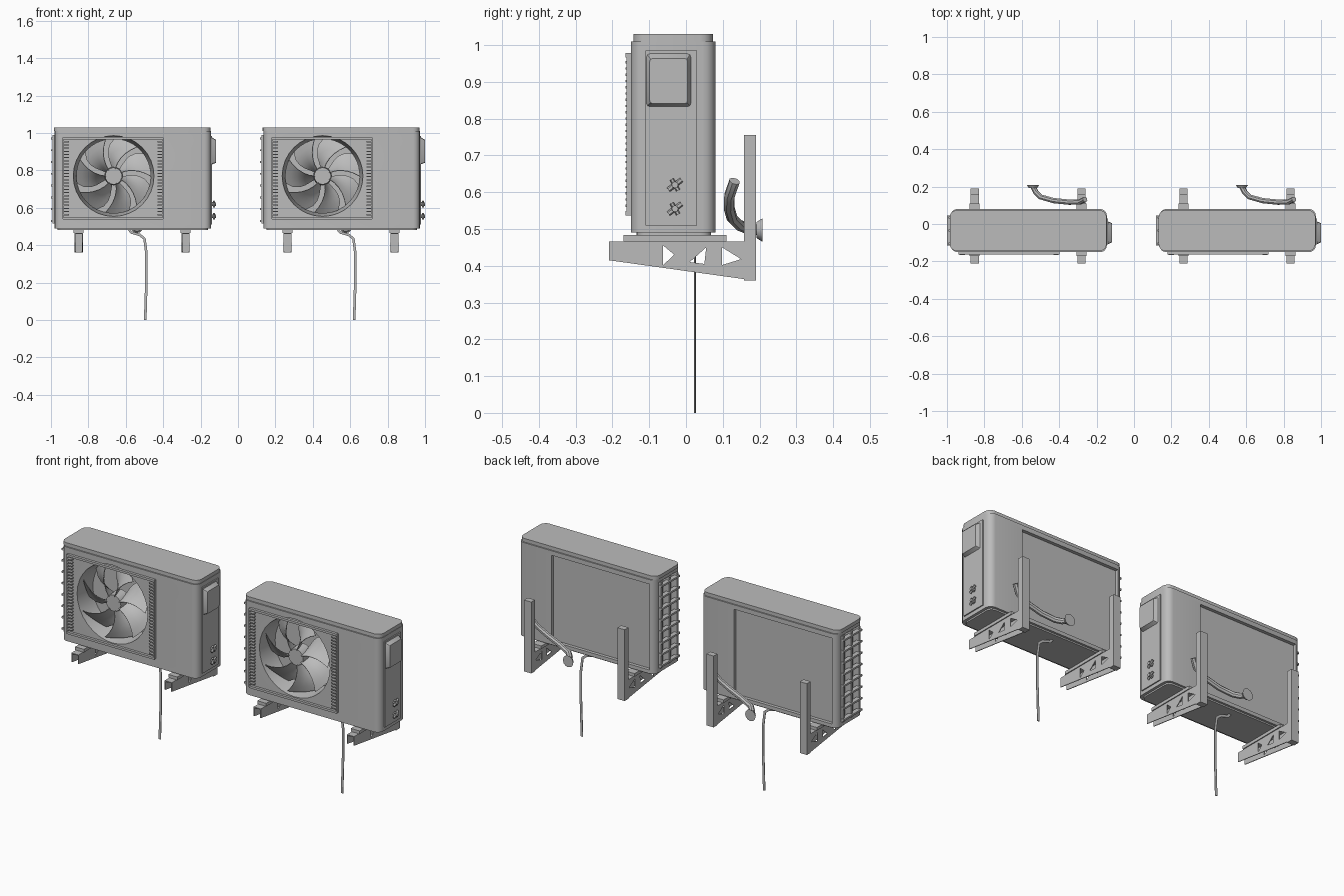
import bpy, bmesh, math
from mathutils import Matrix, Vector

if "Cube" in bpy.data.objects:
    bpy.data.objects.remove(bpy.data.objects["Cube"], do_unlink=True)

GREY = (0.5, 0.5, 0.5, 1)
mat = bpy.data.materials.new("plain_grey")
mat.use_nodes = True
mat.diffuse_color = GREY
bsdf = next(n for n in mat.node_tree.nodes if n.type == "BSDF_PRINCIPLED")
bsdf.inputs["Base Color"].default_value = GREY
parts = []


def add(name, mesh):
    mesh.materials.clear()
    mesh.materials.append(mat)
    o = bpy.data.objects.new(name, mesh)
    bpy.context.collection.objects.link(o)
    parts.append(o)
    return o


def finish(name, bm):
    bmesh.ops.recalc_face_normals(bm, faces=bm.faces)
    me = bpy.data.meshes.new(name)
    bm.to_mesh(me)
    bm.free()
    return add(name, me)


def add_box(bm, x, y, z):
    """Box from three (low, high) ranges."""
    size = [b - a for a, b in (x, y, z)]
    mid = [(a + b) / 2 for a, b in (x, y, z)]
    m = Matrix.Translation(mid) @ Matrix.Diagonal((*size, 1))
    return bmesh.ops.create_cube(bm, size=1, matrix=m)["verts"]


def box(name, x, y, z, round_by=0, axis=2, segs=4):
    """Single box, edges along one axis optionally rounded."""
    bm = bmesh.new()
    add_box(bm, x, y, z)
    if round_by:
        es = [e for e in bm.edges
              if abs((e.verts[0].co - e.verts[1].co)[axis]) > 0.001]
        bmesh.ops.bevel(bm, geom=es, offset=round_by, segments=segs,
                        profile=0.5, affect="EDGES")
    return finish(name, bm)


def add_cone(bm, centre, axis, r1, r2, depth, sides):
    rot = Vector((0, 0, 1)).rotation_difference(Vector(axis)).to_matrix().to_4x4()
    bmesh.ops.create_cone(bm, cap_ends=True, segments=sides, radius1=r1,
                          radius2=r2, depth=depth,
                          matrix=Matrix.Translation(centre) @ rot)


def baked(o):
    return bpy.data.meshes.new_from_object(
        o.evaluated_get(bpy.context.evaluated_depsgraph_get()))


def cut(target, cutters):
    for c in cutters:
        m = target.modifiers.new("cut", "BOOLEAN")
        m.operation, m.solver, m.object = "DIFFERENCE", "EXACT", c
    me = baked(target)
    target.modifiers.clear()
    target.data = me
    for c in cutters:
        parts.remove(c)
        bpy.data.objects.remove(c, do_unlink=True)


def curve_part(name, splines, dims, matrix=None, cyclic=False, **settings):
    """Poly curve turned into a mesh part."""
    cu = bpy.data.curves.new(name, "CURVE")
    cu.dimensions = dims
    for k, v in settings.items():
        setattr(cu, k, v)
    for pts in splines:
        s = cu.splines.new("POLY")
        s.points.add(len(pts) - 1)
        s.use_cyclic_u = cyclic
        for p, co in zip(s.points, pts):
            p.co = (*co, 1) if len(co) == 3 else (*co, 0, 1)
    tmp = bpy.data.objects.new(name + "_path", cu)
    bpy.context.collection.objects.link(tmp)
    me = baked(tmp)
    bpy.data.objects.remove(tmp, do_unlink=True)
    if matrix:
        me.transform(matrix)
    return add(name, me)


# Casing with the fan well, rear coil opening and side coil opening
FAN = Vector((-0.665, 0, 0.77))
casing = box("casing", (-0.98, -0.145), (-0.15, 0.08), (0.49, 1.01), 0.035)
bm = bmesh.new()
add_cone(bm, FAN + Vector((0, -0.1, 0)), (0, -1, 0), 0.2, 0.218, 0.13, 32)
well = finish("fan_well_cutter", bm)
rear = box("rear_cutter", (-0.95, -0.35), (0.062, 0.1), (0.51, 0.985))
side = box("side_cutter", (-1.02, -0.955), (-0.115, 0.045), (0.515, 0.99))
cut(casing, [well, rear, side])
box("lid", (-0.985, -0.147), (-0.143, 0.073), (1.01, 1.03), 0.035)
box("base_pan", (-0.965, -0.16), (-0.135, 0.068), (0.482, 0.49), 0.03)

# Fan rim, hub and twisted blades
bm = bmesh.new()
add_cone(bm, FAN + Vector((0, -0.105, 0)), (0, -1, 0), 0.05, 0.045, 0.07, 20)
finish("fan_hub", bm)
BLADES, STEPS = 7, 5
bm = bmesh.new()
for b in range(BLADES):
    grid = []
    for i in range(STEPS + 1):
        f = i / STEPS
        r = 0.04 + 0.16 * f
        width = 0.4 + 0.32 * math.sin(f * 2.2)
        row = []
        for j in range(STEPS + 1):
            t = j / STEPS - 0.5
            a = math.tau * b / BLADES + t * width - 0.35 * f * f + math.pi / 2
            row.append(bm.verts.new((FAN.x + r * math.cos(a),
                                     -0.105 + 0.075 * t - 0.02 * t * t,
                                     FAN.z + r * math.sin(a))))
        grid.append(row)
    for i in range(STEPS):
        for j in range(STEPS):
            bm.faces.new((grid[i][j], grid[i + 1][j],
                          grid[i + 1][j + 1], grid[i][j + 1]))
blades = finish("fan_blades", bm)
blades.modifiers.new("thickness", "SOLIDIFY").thickness = 0.003
blades.data = baked(blades)
blades.modifiers.clear()

# Front grille: border bars and two columns of short louvres
bm = bmesh.new()
for z in (0.543, 0.972):
    add_box(bm, (-0.935, -0.4), (-0.164, -0.148), (z - 0.006, z + 0.006))
for x in (-0.935, -0.4):
    add_box(bm, (x - 0.003, x + 0.003), (-0.162, -0.148), (0.54, 0.975))
LOUVRES = 24
for x in (-0.918, -0.417):
    for i in range(LOUVRES):
        z = 0.563 + i * 0.39 / (LOUVRES - 1)
        add_box(bm, (x - 0.014, x + 0.014), (-0.165, -0.148), (z - 0.003, z + 0.003))
finish("front_grille", bm)

# Side guard over the coil
bm = bmesh.new()
for y in (-0.105, -0.035, 0.035):
    add_box(bm, (-0.992, -0.955), (y - 0.006, y + 0.006), (0.515, 0.99))
for i in range(8):
    z = 0.53 + i * 0.063
    add_box(bm, (-1.0, -0.975), (-0.115, 0.045), (z - 0.005, z + 0.005))
finish("side_guard", bm)

# Service panel, terminal cover and pipe valves
box("service_panel", (-0.148, -0.139), (-0.11, 0.03), (0.51, 0.985))
cover = box("terminal_cover", (-0.145, -0.118), (-0.11, 0.016), (0.83, 0.98), 0.01, 0, 2)
for v in cover.data.vertices:
    if v.co.x > -0.13:
        v.co.y = -0.047 + (v.co.y + 0.047) * 0.82
        v.co.z = 0.89 + (v.co.z - 0.89) * 0.82
bm = bmesh.new()
for z in (0.555, 0.62):
    add_cone(bm, (-0.135, -0.03, z), (1, 0, 0), 0.011, 0.009, 0.036, 8)
    add_cone(bm, (-0.128, -0.03, z), (0, 0.8, 0.6), 0.007, 0.007, 0.045, 6)
    add_cone(bm, (-0.128, -0.03, z), (0, -0.5, 0.85), 0.006, 0.006, 0.035, 6)
finish("pipe_valves", bm)

# Wall brackets: pierced channel arms, rubber pads and upright posts
ARM = [(-0.21, 0.465), (-0.21, 0.415), (0.17, 0.362), (0.17, 0.465)]
HOLES = [[(-0.062, 0.455), (-0.062, 0.402), (-0.032, 0.43)],
         [(0.01, 0.41), (0.055, 0.45), (0.05, 0.405)],
         [(0.098, 0.45), (0.098, 0.402), (0.15, 0.418)],
         [(0.105, 0.45), (0.118, 0.45), (0.15, 0.428), (0.15, 0.424)]]
HOLES = HOLES[:3]
TO_SIDE = Matrix.Rotation(math.pi / 2, 4, "Z") @ Matrix.Rotation(math.pi / 2, 4, "X")
for label, x in (("right", -0.852), ("left", -0.28)):
    for n, dx in (("outer", -0.02), ("inner", 0.02)):
        curve_part(f"{label}_arm_{n}_plate", [ARM] + HOLES, "2D",
                   Matrix.Translation((x + dx, 0, 0)) @ TO_SIDE, True,
                   fill_mode="BOTH", extrude=0.002)
    box(f"{label}_arm_top", (x - 0.022, x + 0.022), (-0.21, 0.17), (0.461, 0.466))
    box(f"{label}_pad", (x - 0.027, x + 0.027), (-0.17, 0.11), (0.466, 0.483))
    box(f"{label}_post", (x - 0.022, x + 0.022), (0.157, 0.19), (0.36, 0.755))

# Drain hose, flattened front to back
flat = (Matrix.Translation((0, 0.024, 0)) @ Matrix.Diagonal((1, 0.35, 1, 1)))
curve_part("drain_hose", [[(-0.585, 0, 0.487), (-0.57, 0, 0.468), (-0.525, 0, 0.455),
                           (-0.5, 0, 0.435), (-0.49, 0, 0.36), (-0.49, 0, 0.2),
                           (-0.496, 0, 0)]],
           "3D", flat, bevel_depth=0.008, bevel_resolution=1, use_fill_caps=True)

# Refrigerant pipe running to a wall flange
curve_part("wall_pipe", [[(-0.262, 0.132, 0.63), (-0.29, 0.118, 0.59),
                          (-0.35, 0.117, 0.558), (-0.43, 0.125, 0.53),
                          (-0.5, 0.145, 0.51), (-0.525, 0.17, 0.5),
                          (-0.54, 0.2, 0.497)]],
           "3D", None, bevel_depth=0.015, bevel_resolution=2, use_fill_caps=True)
bm = bmesh.new()
add_cone(bm, (-0.54, 0.2, 0.497), (0, 1, 0), 0.022, 0.032, 0.016, 12)
finish("wall_flange", bm)

# Smooth shading, then a second identical unit alongside
for o in bpy.context.selected_objects:
    o.select_set(False)
for o in parts:
    o.select_set(True)
bpy.context.view_layer.objects.active = casing
bpy.ops.object.shade_smooth_by_angle(angle=math.radians(35))
for o in parts:
    twin = o.copy()
    twin.name = "second_" + o.name
    twin.location.x += 1.117
    bpy.context.collection.objects.link(twin)
